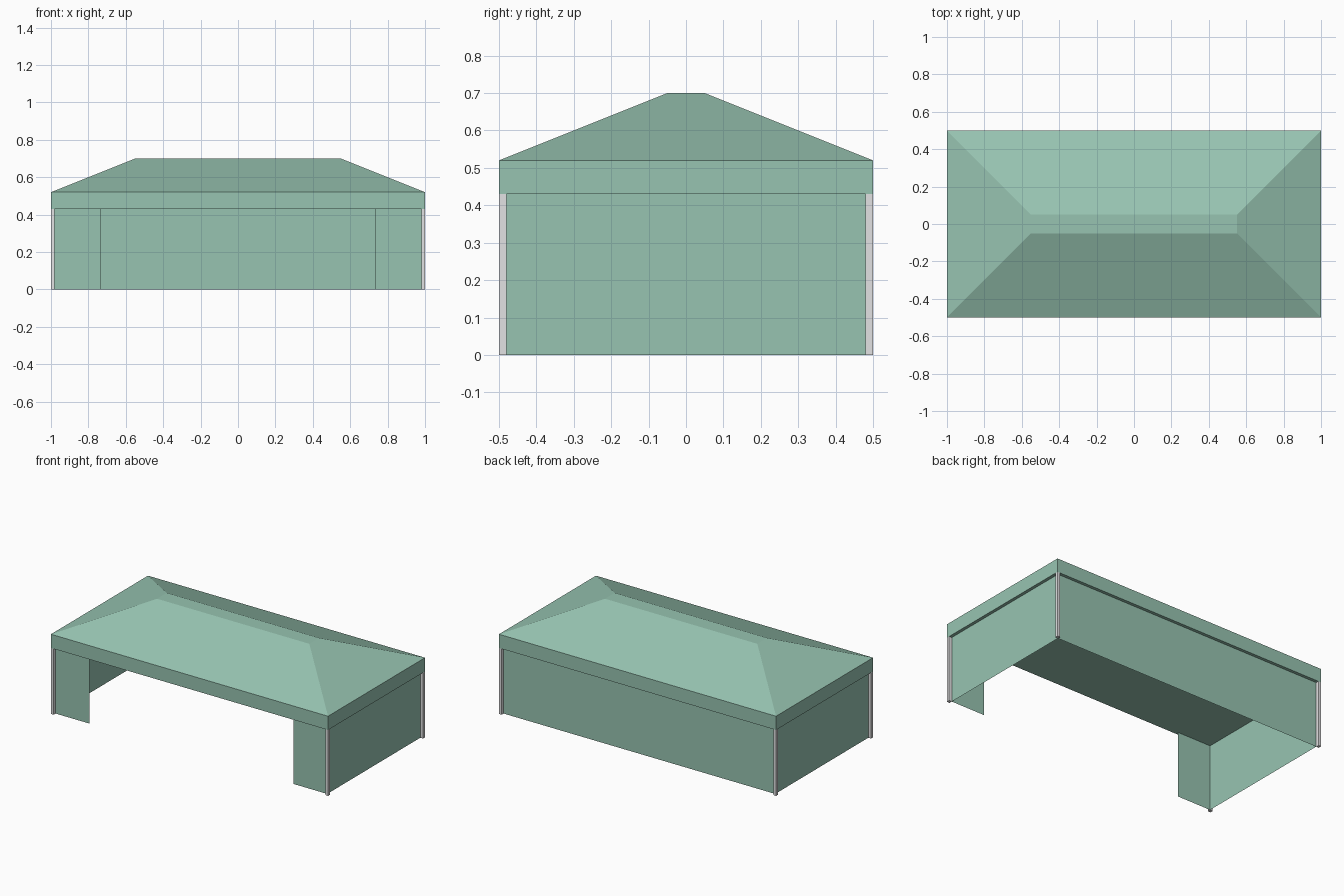
import bpy

if "Cube" in bpy.data.objects:
    bpy.data.objects.remove(bpy.data.objects["Cube"])

EAVE, TOP, PEAK = 0.43, 0.52, 0.70   # underside, roof edge, flat ridge heights
WX, WY = 0.98, 0.48                  # wall planes
POST = 0.02


def material(name, rgb):
    m = bpy.data.materials.new(name)
    m.diffuse_color = (*rgb, 1)
    m.use_nodes = True
    m.node_tree.nodes["Principled BSDF"].inputs["Base Color"].default_value = m.diffuse_color
    return m


green = material("sage_green_canvas", (0.31, 0.55, 0.44))
grey = material("light_grey_metal", (0.76, 0.76, 0.77))


def add_mesh(name, verts, faces, mat):
    me = bpy.data.meshes.new(name)
    me.from_pydata(verts, [], faces)
    me.materials.append(mat)
    ob = bpy.data.objects.new(name, me)
    bpy.context.collection.objects.link(ob)
    return ob


def loft(name, rings, mat, centre=(0, 0)):
    """Closed solid through stacked rectangles (half_x, half_y, z)."""
    cx, cy = centre
    verts = [(cx + sx * hx, cy + sy * hy, z) for hx, hy, z in rings
             for sx, sy in ((-1, -1), (1, -1), (1, 1), (-1, 1))]
    faces = [(3, 2, 1, 0)]
    for r in range(len(rings) - 1):
        a = 4 * r
        for i in range(4):
            j = (i + 1) % 4
            faces.append((a + i, a + j, a + 4 + j, a + 4 + i))
    a = 4 * (len(rings) - 1)
    faces.append((a, a + 1, a + 2, a + 3))
    return add_mesh(name, verts, faces, mat)


def panel(name, start, end):
    """Upright fabric sheet, outside face to the right of start -> end."""
    (x0, y0), (x1, y1) = start, end
    return add_mesh(name, [(x0, y0, 0), (x1, y1, 0), (x1, y1, EAVE), (x0, y0, EAVE)],
                    [(0, 1, 2, 3)], green)


# Canopy: flat underside, valance and hipped roof with a flat ridge
loft("canopy_roof", [(1, 0.5, EAVE), (1, 0.5, TOP), (0.55, 0.05, PEAK)], green)

# Corner posts
for sx, x_name in ((-1, "left"), (1, "right")):
    for sy, y_name in ((-1, "front"), (1, "back")):
        loft(f"{y_name}_{x_name}_post",
             [(POST / 2, POST / 2, 0), (POST / 2, POST / 2, EAVE)], grey,
             (sx * (1 - POST / 2), sy * (0.5 - POST / 2)))

# Fabric walls, with a wide opening in the front
panel("right_wall", (WX, -WY), (WX, WY))
panel("back_wall", (WX, WY), (-WX, WY))
panel("left_wall", (-WX, WY), (-WX, -WY))
panel("front_left_wall", (-WX, -WY), (-0.735, -WY))
panel("front_right_wall", (0.735, -WY), (WX, -WY))
